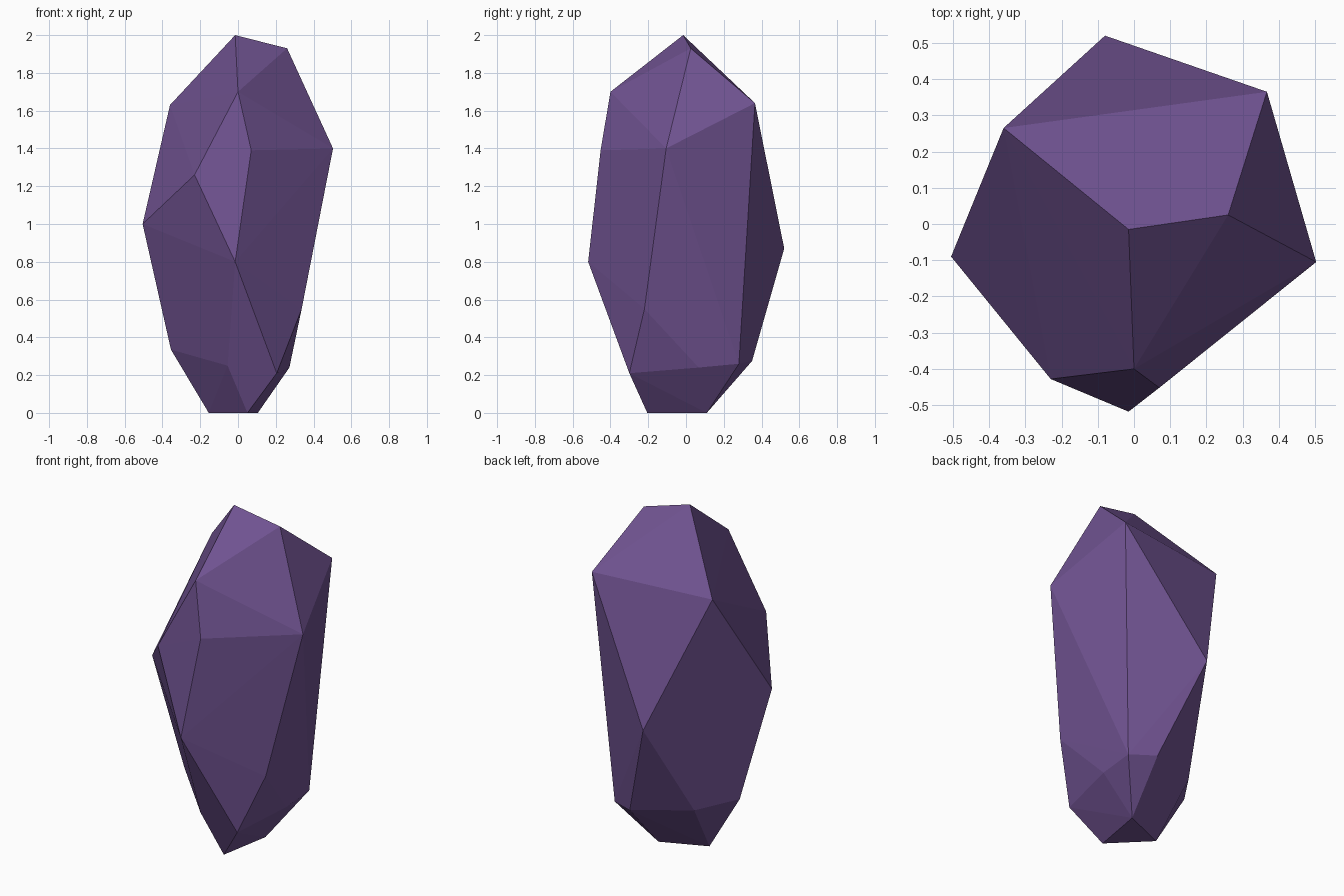
import bpy, bmesh

# Faceted crystal: convex hull of its corner points, from the tip to the base
CORNERS = [
    # pointed crown
    (-0.015, -0.015, 2.0), (0.26, 0.025, 1.93), (0.0, -0.40, 1.70),
    (0.367, 0.365, 1.64), (-0.36, 0.265, 1.63), (0.503, -0.105, 1.40),
    # belly
    (0.07, -0.452, 1.39), (-0.23, -0.428, 1.26), (-0.505, -0.09, 1.0),
    (-0.08, 0.52, 0.87), (-0.015, -0.518, 0.80), (0.337, -0.22, 0.55),
    # lower ring
    (-0.355, 0.0, 0.335), (-0.205, 0.215, 0.31), (0.127, 0.35, 0.275),
    (0.275, 0.28, 0.26), (0.272, 0.067, 0.24), (0.205, -0.30, 0.21),
    (-0.055, -0.275, 0.25),
    # base
    (0.05, -0.205, 0), (0.105, 0.11, 0), (-0.155, 0.0, 0),
]

purple = bpy.data.materials.new("purple crystal")
purple.diffuse_color = (0.16, 0.085, 0.28, 1)

bm = bmesh.new()
for c in CORNERS:
    bm.verts.new(c)
bmesh.ops.convex_hull(bm, input=bm.verts[:])
bmesh.ops.delete(bm, geom=[v for v in bm.verts if not v.link_faces], context='VERTS')
bmesh.ops.recalc_face_normals(bm, faces=bm.faces[:])

mesh = bpy.data.meshes.new("crystal")
bm.to_mesh(mesh)
bm.free()
mesh.materials.append(purple)
crystal = bpy.data.objects.new("crystal", mesh)
bpy.context.collection.objects.link(crystal)
